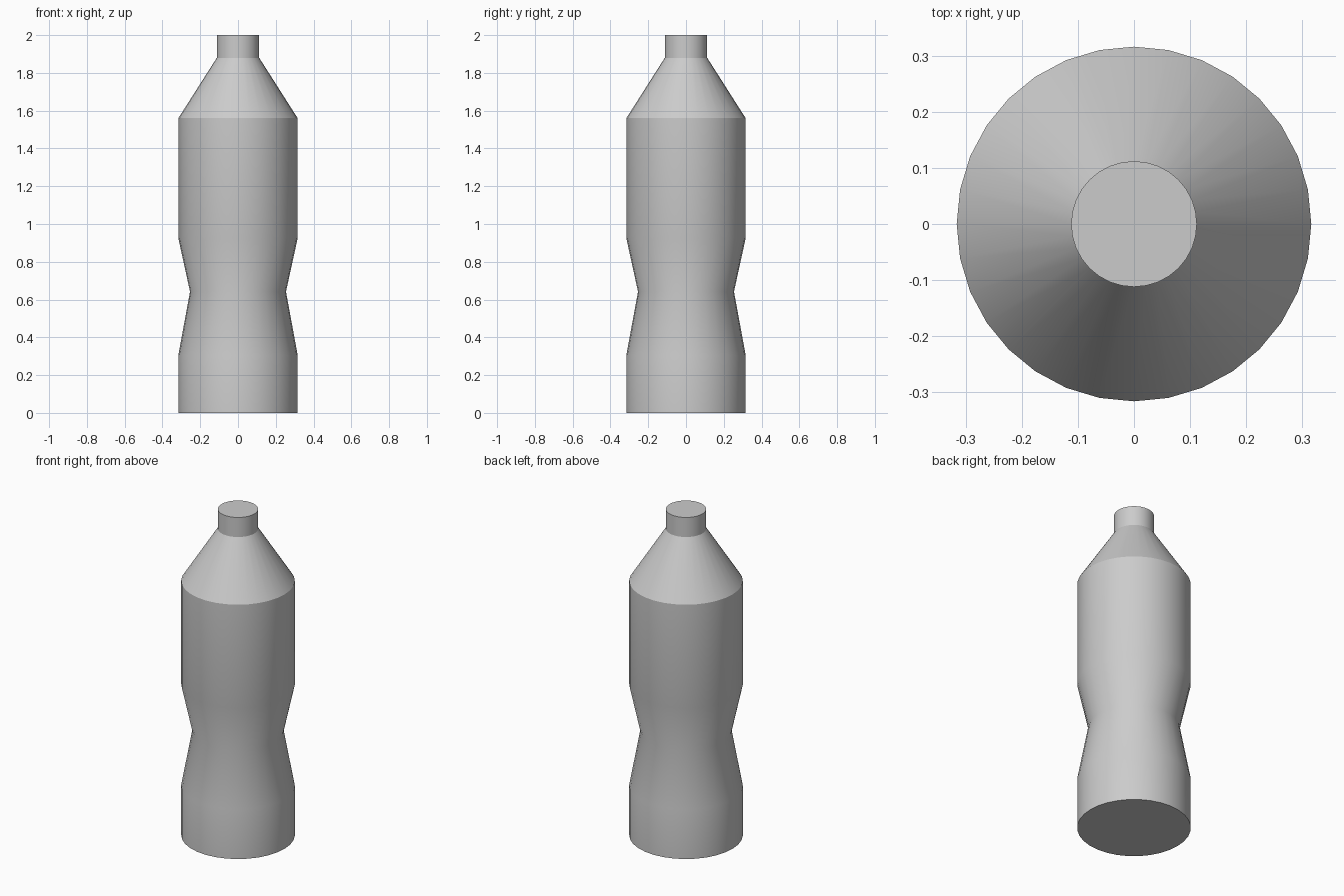
import bpy, bmesh
from math import cos, sin, tau, radians

if "Cube" in bpy.data.objects:
    bpy.data.objects.remove(bpy.data.objects["Cube"])

SIDES = 32

# Bottle outline: (radius, height) from base to mouth
profile = [(0.316, 0.0), (0.316, 0.305), (0.254, 0.642), (0.316, 0.925),
           (0.316, 1.56), (0.112, 1.88), (0.112, 2.0)]


def lathe(name, outline):
    bm = bmesh.new()
    rings = [[bm.verts.new((r * cos(tau * i / SIDES), r * sin(tau * i / SIDES), z))
              for i in range(SIDES)] for r, z in outline]
    for low, high in zip(rings, rings[1:]):
        for i in range(SIDES):
            j = (i + 1) % SIDES
            bm.faces.new((low[i], low[j], high[j], high[i]))
    # Flat base and flat top
    bm.faces.new(rings[0][::-1])
    bm.faces.new(rings[-1])
    mesh = bpy.data.meshes.new(name)
    bm.to_mesh(mesh)
    bm.free()
    obj = bpy.data.objects.new(name, mesh)
    bpy.context.collection.objects.link(obj)
    return obj


# Bottle with pinched waist, conical shoulder and short neck
bottle = lathe("bottle", profile)
bpy.context.view_layer.objects.active = bottle
bottle.select_set(True)
bpy.ops.object.shade_smooth_by_angle(angle=radians(30))
